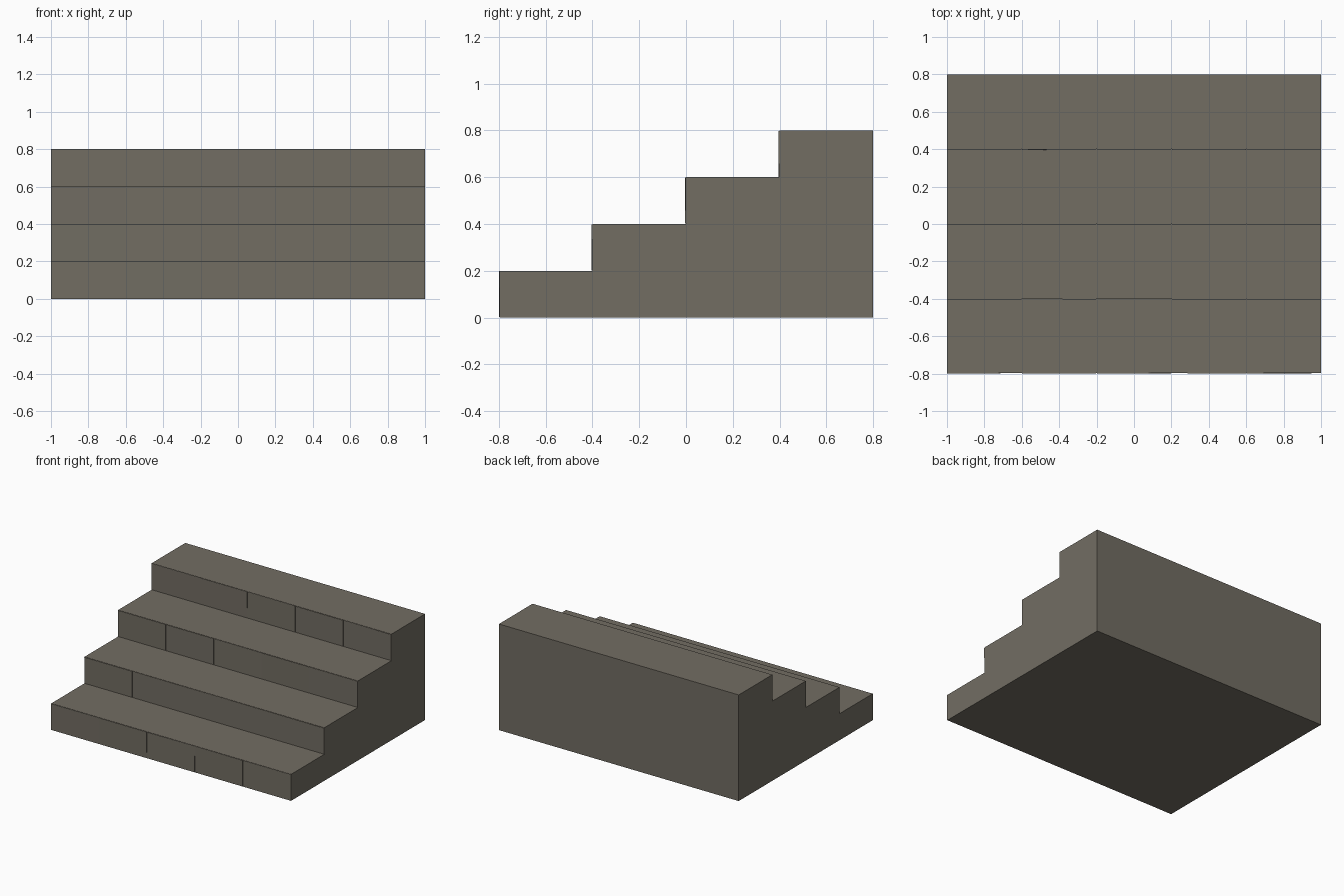
import bpy, bmesh, random

if "Cube" in bpy.data.objects:
    bpy.data.objects.remove(bpy.data.objects["Cube"])

random.seed(4)
stone = bpy.data.materials.new("grey brown stone")
stone.diffuse_color = (0.168, 0.153, 0.124, 1)
stone.use_nodes = True
stone.node_tree.nodes["Principled BSDF"].inputs["Base Color"].default_value = stone.diffuse_color


def add_box(name, x0, x1, y0, y1, z0, z1, rough=0.0):
    """Box whose front corners can be pushed in by a small random amount."""
    bm = bmesh.new()
    bmesh.ops.create_cube(bm, size=1)
    for v in bm.verts:
        front = v.co.y < 0
        v.co.x = x0 if v.co.x < 0 else x1
        v.co.y = y0 + random.uniform(0, rough) if front else y1
        v.co.z = z0 if v.co.z < 0 else z1
    me = bpy.data.meshes.new(name)
    bm.to_mesh(me)
    bm.free()
    me.materials.append(stone)
    ob = bpy.data.objects.new(name, me)
    bpy.context.collection.objects.link(ob)
    return ob


DEPTH, RISE, SLAB_W, GAP = 0.4, 0.2, 0.4, 0.002
for i in range(4):
    y = -0.8 + i * DEPTH
    top = (i + 1) * RISE
    # solid step block, running down to the ground
    body_front = y + (0.004 if i == 0 else 0.0)
    add_box(f"step_block_{i + 1}", -1, 1, body_front, y + DEPTH, 0, top)
    # thin, slightly uneven stone slabs facing each riser
    for j in range(5):
        x = -1 + j * SLAB_W
        add_box(f"riser_slab_{i + 1}_{j + 1}",
                x + (GAP if j else 0), x + SLAB_W - (GAP if j < 4 else 0),
                body_front - 0.004, body_front + 0.001,
                top - RISE + 0.002, top - 0.002, rough=0.003)
